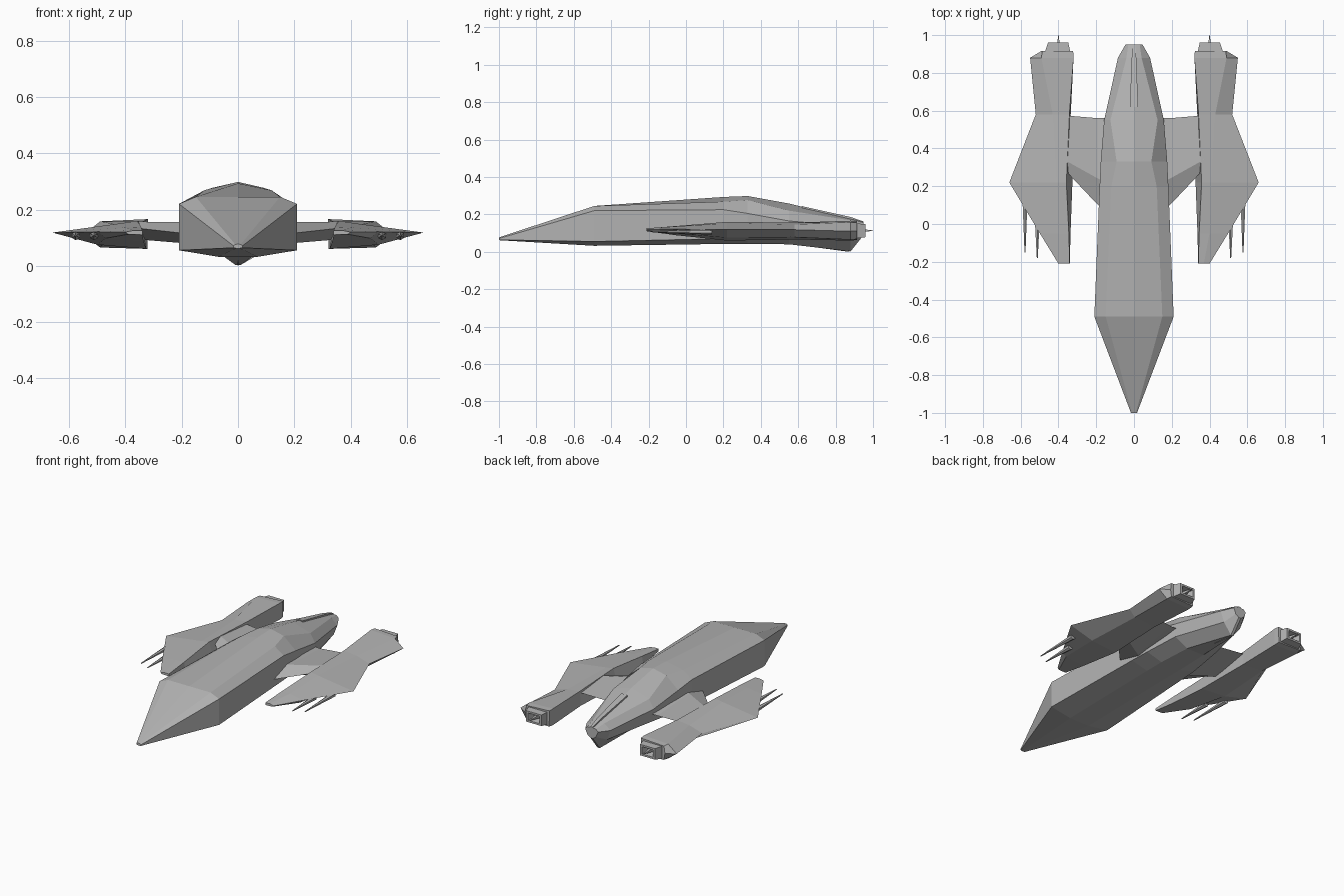
import bpy, bmesh
from mathutils import Matrix, Vector

cube = bpy.data.objects.get("Cube")
if cube:
    bpy.data.objects.remove(cube, do_unlink=True)

grey = bpy.data.materials.new("hull_grey")
grey.use_nodes = True
colour = (0.45, 0.45, 0.45, 1)
grey.diffuse_color = colour
grey.node_tree.nodes["Principled BSDF"].inputs["Base Color"].default_value = colour


def finish(name, bm):
    bmesh.ops.remove_doubles(bm, verts=bm.verts, dist=0.0005)
    bmesh.ops.recalc_face_normals(bm, faces=bm.faces)
    mesh = bpy.data.meshes.new(name)
    bm.to_mesh(mesh)
    bm.free()
    mesh.materials.append(grey)
    obj = bpy.data.objects.new(name, mesh)
    bpy.context.collection.objects.link(obj)
    return obj


def loft(name, rings, cap=True):
    """Skin a row of equal-length closed rings."""
    bm = bmesh.new()
    rows = [[bm.verts.new(p) for p in ring] for ring in rings]
    n = len(rows[0])
    for a, b in zip(rows, rows[1:]):
        for i in range(n):
            j = (i + 1) % n
            bm.faces.new((a[i], a[j], b[j], b[i]))
    if cap:
        bm.faces.new(rows[0])
        bm.faces.new(rows[-1])
    return finish(name, bm)


def section(y, half, mirrored=False):
    ring = [(x, y, z) for x, z in half]
    if mirrored:
        ring += [(-x, y, z) for x, z in reversed(half) if x > 0]
    return ring


def box_ring(y, x0, x1, z0, z1):
    return section(y, [(x0, z0), (x1, z0), (x1, z1), (x0, z1)])


# Fuselage: roof centre, shoulder, upper edge, lower edge, keel edge
hull = [
    (-1.0, [(0, .077), (.010, .076), (.016, .071), (.016, .064), (.006, .062)]),
    (-.49, [(0, .245), (.150, .245), (.210, .220), (.210, .055), (.070, .032)]),
    (.20, [(0, .293), (.120, .268), (.182, .225), (.182, .070), (.070, .042)]),
    (.33, [(0, .298), (.092, .277), (.176, .205), (.176, .072), (.070, .042)]),
    (.55, [(0, .258), (.125, .220), (.158, .165), (.150, .085), (.060, .040)]),
    (.88, [(0, .178), (.040, .168), (.085, .135), (.060, .070), (.008, .002)]),
    (.95, [(0, .158), (.030, .155), (.045, .140), (.030, .105), (.008, .090)]),
]
loft("fuselage", [section(y, h, True) for y, h in hull])

# Tail keel point and slim spine ridge
loft("tail_keel", [section(y, [(-w, z), (w, z), (0, low)]) for y, w, z, low in
                   [(.60, .04, .07, .036), (.87, .03, .06, 0), (.93, .01, .10, .08)]])
loft("spine_ridge", [section(y, [(-w, z - .03), (-w, z), (w, z), (w, z - .03)]) for y, w, z in
                     [(.62, .022, .244), (.88, .012, .186), (.95, .008, .162)]])

# Pod: inner top, ridge, outer edge, lower outer, inner bottom
pod = [
    (-.21, [(.340, .125), (.370, .126), (.400, .120), (.390, .112), (.340, .110)]),
    (-.05, [(.345, .138), (.400, .136), (.498, .121), (.470, .098), (.336, .088)]),
    (.22, [(.358, .160), (.410, .152), (.660, .118), (.500, .075), (.326, .060)]),
    (.58, [(.342, .156), (.430, .146), (.520, .118), (.480, .078), (.335, .066)]),
    (.88, [(.320, .166), (.490, .158), (.550, .110), (.490, .065), (.322, .060)]),
    (.915, [(.322, .164), (.486, .156), (.492, .110), (.485, .068), (.324, .063)]),
]
# Wing bridge: front edge, top crease, rear edge, bottom crease at each x
bridge = [
    (.14, [(.06, .115), (.22, .165), (.56, .135), (.24, .070)]),
    (.19, [(.10, .115), (.24, .155), (.56, .135), (.26, .080)]),
    (.37, [(.29, .135), (.34, .157), (.575, .145), (.36, .095)]),
    (.42, [(.33, .130), (.38, .145), (.57, .130), (.40, .100)]),
]

for side, s in (("left", 1), ("right", -1)):
    parts = [
        loft(side + "_pod", [section(y, h) for y, h in pod]),
        loft(side + "_wing_bridge", [[(x, y, z) for y, z in row] for x, row in bridge]),
        # Hollow engine nozzle
        loft(side + "_nozzle", [box_ring(.90, .335, .475, .07, .152),
                                box_ring(.96, .348, .455, .078, .148),
                                box_ring(.96, .362, .441, .090, .136),
                                box_ring(.918, .375, .428, .098, .128)]),
        loft(side + "_nozzle_spike", [box_ring(.91, .388, .412, .101, .125),
                                      box_ring(.96, .394, .406, .107, .119),
                                      box_ring(1.0, .399, .401, .112, .114)]),
    ]
    # Tapered gun barrels under the leading edge
    for i, (x, tip, base) in enumerate([(.512, -.18, .04), (.577, -.15, .14)]):
        bm = bmesh.new()
        bmesh.ops.create_cone(bm, cap_ends=True, segments=6, radius1=.016, radius2=.003,
                              depth=base - tip)
        place = Matrix.Translation(Vector((x, (tip + base) / 2, .107)))
        bm.transform(place @ Matrix.Rotation(1.5708, 4, "X"))
        parts.append(finish(f"{side}_gun_{i + 1}", bm))
    if s < 0:
        for obj in parts:
            obj.data.transform(Matrix.Scale(-1, 4, (1, 0, 0)))
            obj.data.flip_normals()
